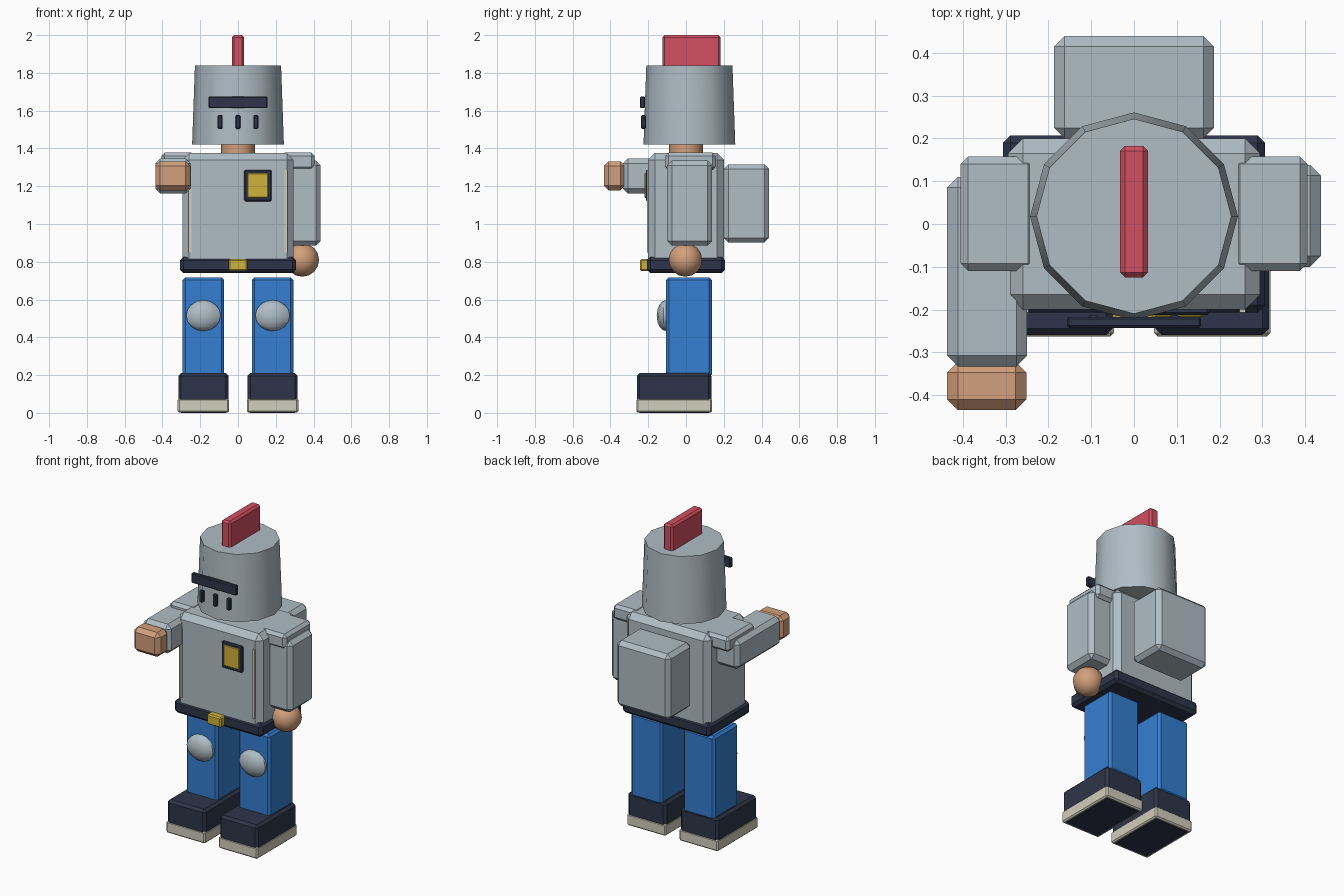
import bpy
import math

cube = bpy.data.objects.get("Cube")
if cube:
    bpy.data.objects.remove(cube, do_unlink=True)


def material(name, r, g, b):
    m = bpy.data.materials.new(name)
    m.use_nodes = True
    m.diffuse_color = (r, g, b, 1)
    m.node_tree.nodes["Principled BSDF"].inputs["Base Color"].default_value = (r, g, b, 1)
    return m


STEEL = material("steel grey", 0.43, 0.51, 0.56)
NAVY = material("dark navy", 0.027, 0.036, 0.068)
BLUE = material("trouser blue", 0.035, 0.21, 0.64)
RED = material("crest red", 0.65, 0.08, 0.12)
SKIN = material("skin tan", 0.65, 0.35, 0.20)
GOLD = material("gold yellow", 0.62, 0.45, 0.045)
CREAM = material("cream", 0.64, 0.62, 0.50)


def finish(name, mat, smooth=False):
    o = bpy.context.object
    o.name = o.data.name = name
    o.data.materials.append(mat)
    if smooth:
        bpy.ops.object.shade_smooth_by_angle(angle=math.radians(40))
    return o


def box(name, mat, x, y, z, chamfer):
    """Chamfered box given by its (min, max) range on each axis."""
    ranges = (x, y, z)
    bpy.ops.mesh.primitive_cube_add(size=1, location=[(a + b) / 2 for a, b in ranges])
    o = finish(name, mat)
    o.scale = [b - a for a, b in ranges]
    bpy.ops.object.transform_apply(location=False, rotation=False, scale=True)
    if chamfer:
        bev = o.modifiers.new("chamfer", 'BEVEL')
        bev.width = chamfer
        bev.segments = 1
    return o


def ball(name, mat, loc, scale, segments, rings):
    bpy.ops.mesh.primitive_uv_sphere_add(segments=segments, ring_count=rings, location=loc)
    bpy.context.object.scale = scale
    bpy.ops.object.transform_apply(location=False, rotation=False, scale=True)
    finish(name, mat, True)


def span(centre, half):
    return (centre - half, centre + half)


# Head: neck, tapered helmet, crest
bpy.ops.mesh.primitive_cylinder_add(vertices=12, radius=0.09, depth=0.14, location=(0, 0, 1.4))
finish("neck", SKIN, True)
bpy.ops.mesh.primitive_cone_add(vertices=12, radius1=0.243, radius2=0.228, depth=0.42,
                                location=(0, 0.018, 1.63))
finish("helmet", STEEL, True)
box("crest", RED, span(0, 0.033), (-0.125, 0.183), (1.78, 2.0), 0.012)

# Visor slit and breathing slots
box("visor", NAVY, span(0, 0.157), (-0.243, -0.217), (1.613, 1.675), 0.005)
for i in (-1, 0, 1):
    box("breathing_slot", NAVY, span(i * 0.095, 0.013), (-0.237, -0.213), (1.503, 1.577), 0.005)

# Torso, belt and backpack
box("torso", STEEL, span(0, 0.295), (-0.2, 0.2), (0.76, 1.375), 0.035)
box("belt", NAVY, span(0, 0.307), span(0, 0.207), (0.74, 0.825), 0.018)
box("buckle", GOLD, span(0, 0.05), (-0.243, -0.19), (0.75, 0.815), 0.008)
box("backpack", STEEL, span(0, 0.187), (0.2, 0.44), (0.902, 1.316), 0.025)

# Chest badge
box("badge_frame", NAVY, (0.033, 0.177), (-0.213, -0.19), (1.12, 1.287), 0.006)
box("badge_plate", GOLD, (0.05, 0.16), (-0.219, -0.2), (1.138, 1.27), 0.004)

# Paired parts
for side, s in (("left", 1), ("right", -1)):
    x = s * 0.183
    box(side + "_piping", CREAM, span(s * 0.254, 0.007), (-0.207, -0.19), (0.85, 1.287), 0)
    box(side + "_shoulder", STEEL, span(s * 0.318, 0.088), (-0.11, 0.158), (1.285, 1.378), 0.018)
    box(side + "_leg", BLUE, span(x, 0.11), (-0.105, 0.137), (0.19, 0.718), 0.014)
    ball(side + "_knee_pad", STEEL, (x, -0.105, 0.515), (0.096, 0.05, 0.082), 10, 8)
    box(side + "_shoe", NAVY, span(x, 0.133), (-0.26, 0.135), (0, 0.21), 0.015)
    box(side + "_sole", CREAM, span(x, 0.136), (-0.263, 0.138), (0.002, 0.075), 0.008)

# Hanging left arm, raised right arm
box("left_arm", STEEL, (0.25, 0.437), (-0.1, 0.138), (0.885, 1.335), 0.025)
ball("left_hand", SKIN, (0.34, -0.003, 0.81), (0.089, 0.089, 0.089), 12, 8)
box("right_arm", STEEL, (-0.437, -0.25), (-0.333, 0.11), (1.162, 1.346), 0.025)
box("right_hand", SKIN, (-0.437, -0.252), (-0.435, -0.322), (1.178, 1.332), 0.025)
